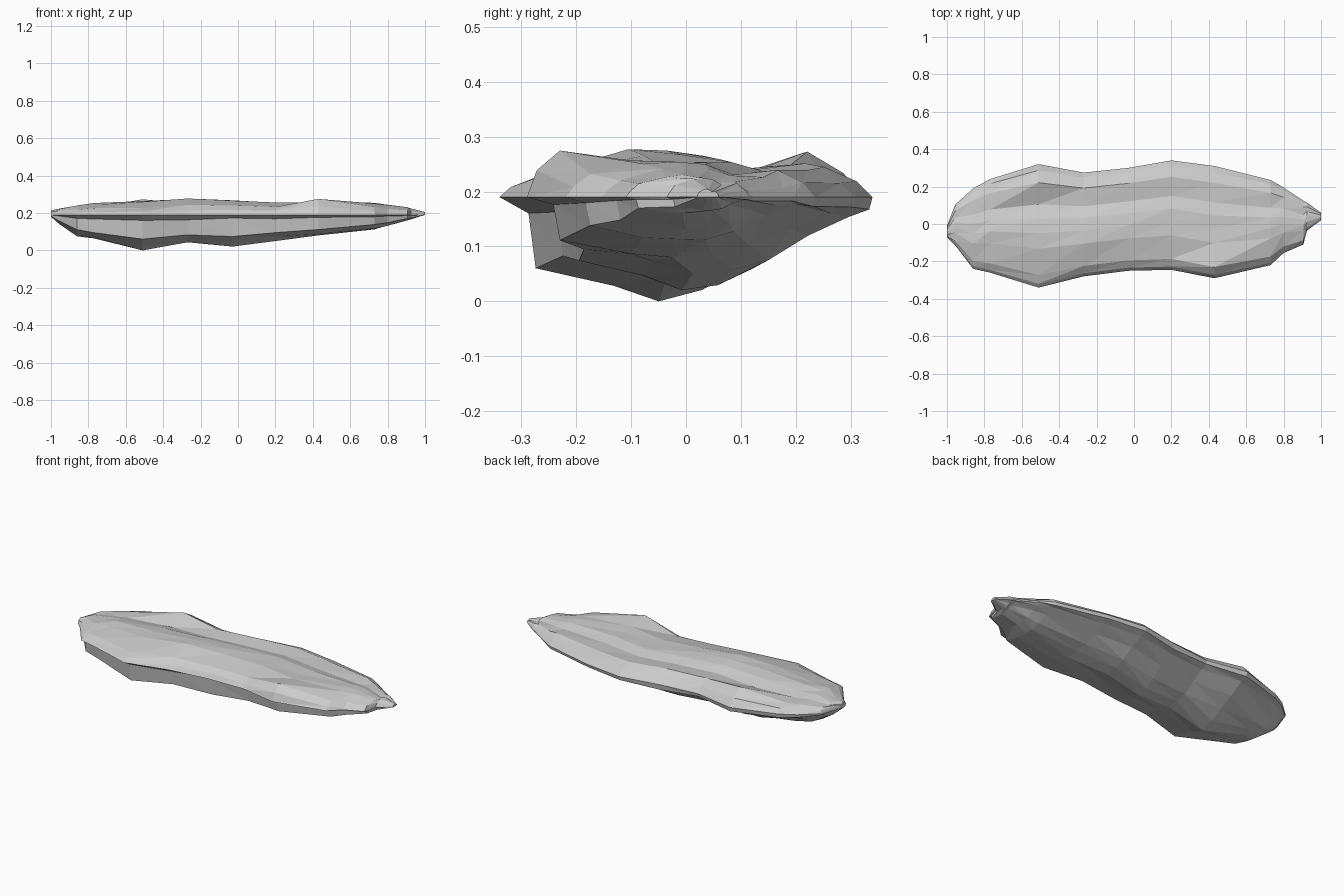
import bpy
import bmesh
import math
import random

random.seed(4)

default_cube = bpy.data.objects.get("Cube")
if default_cube:
    bpy.data.objects.remove(default_cube, do_unlink=True)

# Stone colour
stone = bpy.data.materials.new("light grey stone")
stone.use_nodes = True
stone_colour = (0.6, 0.6, 0.6, 1)
stone.diffuse_color = stone_colour
stone.node_tree.nodes["Principled BSDF"].inputs["Base Color"].default_value = stone_colour

# Stations along the slab: x, front edge, back edge, crest height, keel height
stations = [
    (-1, -.07, -.01, .215, .18),
    (-.955, -.115, .105, .225, .14),
    (-.86, -.24, .19, .24, .075),
    (-.77, -.26, .24, .25, .06),
    (-.51, -.34, .32, .268, 0),
    (-.27, -.28, .275, .28, .04),
    (-.03, -.25, .3, .275, .02),
    (.2, -.245, .34, .262, .05),
    (.43, -.29, .31, .255, .075),
    (.73, -.22, .235, .255, .11),
    (.8, -.155, .195, .245, .13),
    (.905, -.11, .125, .23, .16),
    (.925, -.035, .115, .225, .165),
    (1, .02, .06, .205, .19),
]

# Cross-section rows: position from front to back, share of the rise or drop
upper_rows = [(-.94, .25), (-.8, .6), (-.37, .93), (-.12, .97),
              (.12, .9), (.35, .66), (.7, .7), (.9, .35)]
lower_rows = [(.98, .16), (.85, .22), (.6, .48), (.35, .8), (.12, .92),
              (-.12, 1), (-.37, .88), (-.8, .7), (-.84, .15)]

# Local ridges and hollows on the top and the underside: x, y, height
top_reliefs = [(-.51, .23, .035), (.43, -.23, .045), (-.45, -.26, -.015),
               (-.6, .11, -.015), (-.2, .1, -.01)]
under_reliefs = [(-.55, .08, .025), (.1, -.14, .02)]
rim_height = .19


def relief_at(x, y, reliefs):
    """Total height of the ridges and hollows at one point."""
    return sum(h * math.exp(-((x - px) / .15) ** 2 - ((y - py) / .06) ** 2)
               for px, py, h in reliefs)


def section_ring(mesh, station):
    """One closed ring of vertices across the slab."""
    x, front, back, crest, keel = station
    middle = (front + back) / 2
    half = (back - front) / 2
    roughness = .006 * min(1, half / .3)
    points = [(front, rim_height)]
    for t, share in upper_rows:
        y = middle + t * half
        z = rim_height + share * (crest - rim_height) + relief_at(x, y, top_reliefs)
        points.append((y, z + random.uniform(-roughness, roughness)))
    points.append((back, rim_height))
    for t, share in lower_rows:
        y = middle + t * half
        z = rim_height - share * (rim_height - keel) + relief_at(x, y, under_reliefs)
        points.append((y, max(keel, z + random.uniform(-roughness, roughness))))
    return [mesh.verts.new((x, y, z)) for y, z in points]


# Faceted slab, with every panel split along the same slanting direction
mesh = bmesh.new()
rings = [section_ring(mesh, station) for station in stations]
for left, right in zip(rings, rings[1:]):
    count = len(left)
    for i in range(count):
        j = (i + 1) % count
        if i <= len(upper_rows):
            mesh.faces.new((left[i], right[i], right[j]))
            mesh.faces.new((left[i], right[j], left[j]))
        else:
            mesh.faces.new((left[i], right[i], left[j]))
            mesh.faces.new((right[i], right[j], left[j]))
mesh.faces.new(rings[0])
mesh.faces.new(rings[-1])
bmesh.ops.recalc_face_normals(mesh, faces=mesh.faces)

data = bpy.data.meshes.new("rock_slab")
mesh.to_mesh(data)
mesh.free()
data.materials.append(stone)
rock_slab = bpy.data.objects.new("rock_slab", data)
bpy.context.collection.objects.link(rock_slab)
